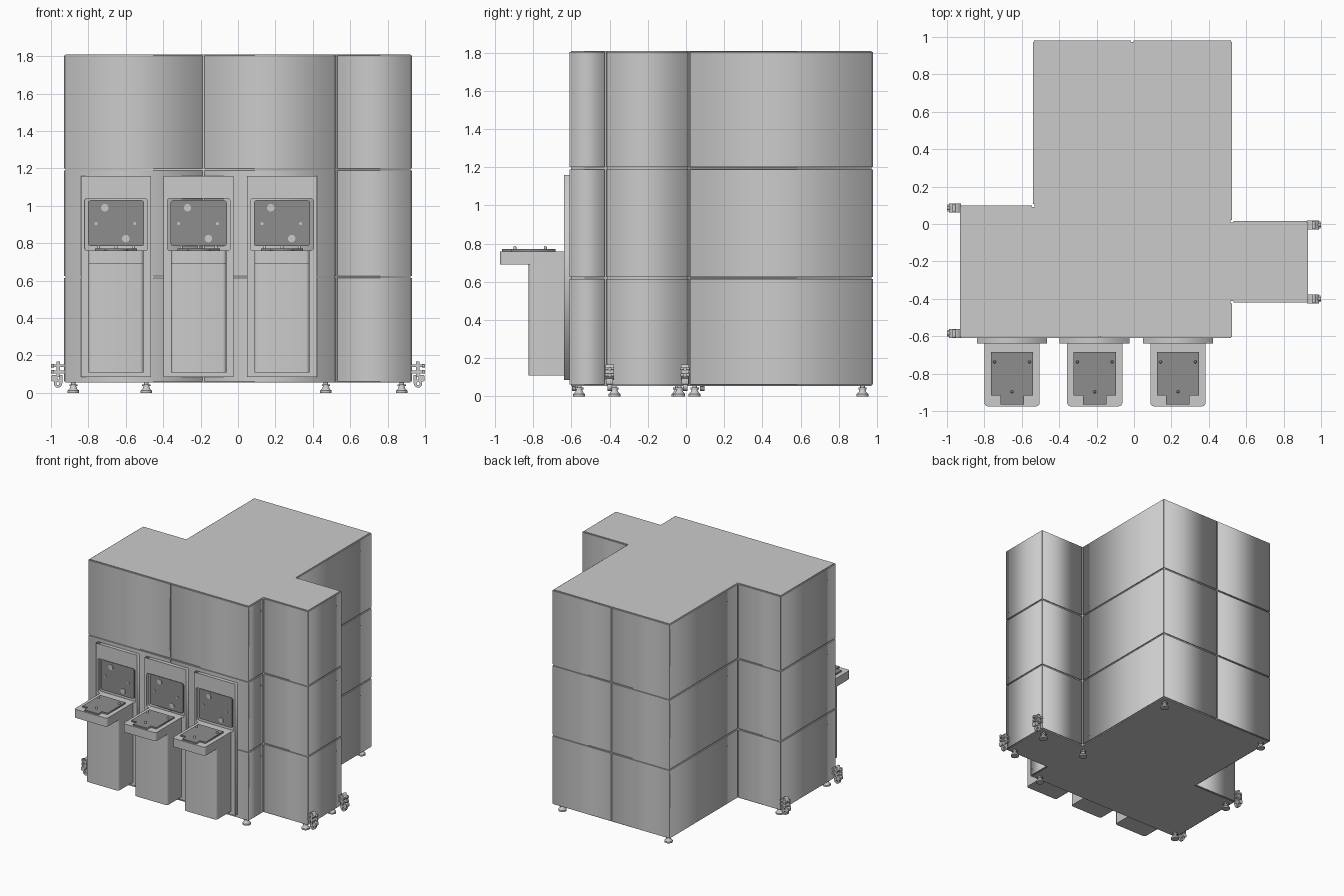
import bpy, bmesh, math
from mathutils import Vector

if "Cube" in bpy.data.objects:
    bpy.data.objects.remove(bpy.data.objects["Cube"])

dark = bpy.data.materials.new("dark_grey")
dark.diffuse_color = (0.27, 0.27, 0.27, 1)
dark.use_nodes = True
dark.node_tree.nodes["Principled BSDF"].inputs["Base Color"].default_value = dark.diffuse_color


def finish(name, mesh, mat=None, smooth=False):
    mesh.name = name
    obj = bpy.data.objects.new(name, mesh)
    bpy.context.collection.objects.link(obj)
    if mat:
        mesh.materials.append(mat)
    if smooth:
        bpy.ops.object.select_all(action='DESELECT')
        obj.select_set(True)
        bpy.context.view_layer.objects.active = obj
        bpy.ops.object.shade_smooth_by_angle(angle=math.radians(35))
    return obj


def prism(name, loops, axis, lo, hi, mat=None, smooth=False):
    """Extrude filled 2D loops (later loops are holes) along an axis."""
    cu = bpy.data.curves.new(name, 'CURVE')
    cu.dimensions, cu.fill_mode, cu.extrude = '2D', 'BOTH', (hi - lo) / 2
    for pts in loops:
        sp = cu.splines.new('POLY')
        sp.points.add(len(pts) - 1)
        for p, (u, v) in zip(sp.points, pts):
            p.co = (u, v, 0, 1)
        sp.use_cyclic_u = True
    tmp = bpy.data.objects.new(name + "_tmp", cu)
    bpy.context.collection.objects.link(tmp)
    deps = bpy.context.evaluated_depsgraph_get()
    me = bpy.data.meshes.new_from_object(tmp.evaluated_get(deps))
    bpy.data.objects.remove(tmp)
    bpy.data.curves.remove(cu)
    me.materials.clear()
    bm = bmesh.new()
    bm.from_mesh(me)
    mid = (lo + hi) / 2
    for vert in bm.verts:
        u, v, w = vert.co
        w += mid
        vert.co = {'x': (w, u, v), 'y': (u, w, v), 'z': (u, v, w)}[axis]
    bmesh.ops.remove_doubles(bm, verts=bm.verts, dist=1e-5)
    bmesh.ops.recalc_face_normals(bm, faces=bm.faces)
    bm.to_mesh(me)
    bm.free()
    return finish(name, me, mat, smooth)


def rect(u0, u1, v0, v1, r=0.0, n=4):
    if not r:
        return [(u0, v0), (u1, v0), (u1, v1), (u0, v1)]
    corners = [(u1 - r, v1 - r), (u0 + r, v1 - r), (u0 + r, v0 + r), (u1 - r, v0 + r)]
    return [(cu + r * math.cos((k + i / n) * math.pi / 2), cv + r * math.sin((k + i / n) * math.pi / 2))
            for k, (cu, cv) in enumerate(corners) for i in range(n + 1)]


def circle(u, v, r, n=20):
    return [(u + r * math.cos(2 * math.pi * i / n), v + r * math.sin(2 * math.pi * i / n)) for i in range(n)]


def lathe(name, profile, loc, mat=None):
    bm = bmesh.new()
    vs = [bm.verts.new((r, 0, z)) for r, z in profile]
    es = [bm.edges.new(p) for p in zip(vs, vs[1:])]
    bmesh.ops.spin(bm, geom=vs + es, cent=(0, 0, 0), axis=(0, 0, 1), angle=2 * math.pi, steps=20)
    bmesh.ops.remove_doubles(bm, verts=bm.verts, dist=1e-5)
    bmesh.ops.recalc_face_normals(bm, faces=bm.faces)
    me = bpy.data.meshes.new(name)
    bm.to_mesh(me)
    bm.free()
    obj = finish(name, me, mat, True)
    obj.location = loc
    return obj


# Cabinet core: plan outline pulled in by the panel thickness
plan = [Vector(p) for p in [(-.93, -.61), (.525, -.61), (.525, -.42), (.93, -.42), (.93, .015),
                            (.525, .015), (.525, .98), (-.54, .98), (-.54, .10), (-.93, .10)]]
T, GAP = 0.008, 0.006
inner = []
for i, p in enumerate(plan):
    d0 = (p - plan[i - 1]).normalized()
    d1 = (plan[(i + 1) % len(plan)] - p).normalized()
    inner.append(tuple(p + T * (Vector((-d0.y, d0.x)) + Vector((-d1.y, d1.x)))))
prism("cabinet_core", [inner], 'z', 0.055, 1.81)

# Wall panels: three rows on each wall, front and back walls split in two columns
splits = {0: -.185, 6: -.01}
for i, p in enumerate(plan):
    q = plan[(i + 1) % len(plan)]
    d = (q - p).normalized()
    inward = Vector((-d.y, d.x)) * (T + .001)
    stops = [p, Vector((splits[i], p.y)), q] if i in splits else [p, q]
    for a, b in zip(stops, stops[1:]):
        a, b = a + d * GAP, b - d * GAP
        quad = [tuple(v) for v in (a, b, b + inward, a + inward)]
        for z0, z1 in ((.055, .62), (.62, 1.195), (1.195, 1.81)):
            prism("wall_panel", [quad], 'z', z0 + GAP, z1 - GAP)

# Loading stations along the front
for cx in (-.652, -.21, .235):
    prism("station_back_plate", [rect(cx - .187, cx + .187, .085, 1.16),
                                 rect(cx - .168, cx + .168, .76, 1.04, .015)], 'y', -.64, -.606)
    prism("station_door", [rect(cx - .150, cx + .150, .785, 1.03, .015)], 'y', -.625, -.606, dark)
    for dx, z, r in ((-.06, .99, .02), (.052, .825, .02), (-.107, .905, .008), (.1, .905, .008)):
        prism("door_fitting", [circle(cx + dx, z, r)], 'y', -.631, -.62, None, True)
    prism("station_column", [[(cx - .148, -.638)] + [(cx - .148, -.80)] +
                             rect(cx - .148, cx + .148, -.825, -.7, .02)[10:20] +
                             [(cx + .148, -.638)]], 'z', .11, .70, None, True)
    prism("station_shelf", [[(cx - .148, -.638)] +
                            rect(cx - .148, cx + .148, -.975, -.7, .02)[10:20] +
                            [(cx + .148, -.638)]], 'z', .69, .76, None, True)
    prism("shelf_plate", [[(cx - .113, -.685), (cx - .113, -.917), (cx - .063, -.917), (cx - .063, -.965),
                           (cx + .063, -.965), (cx + .063, -.917), (cx + .113, -.917), (cx + .113, -.685)]],
          'z', .758, .772, dark)
    for dx, y in ((-.093, -.737), (.093, -.737), (0, -.897)):
        lathe("locating_pin", [(0, 0), (.008, 0), (.008, .01), (.004, .016), (0, .016)], (cx + dx, y, .771))

# Levelling feet
foot = [(0, 0), (.031, 0), (.031, .012), (.02, .022), (.015, .036), (.022, .036), (.022, .046),
        (.012, .046), (.012, .058), (0, .058)]
for x, y in ((-.88, -.56), (-.88, .045), (.47, -.56), (.47, -.045), (.875, -.375),
             (.875, -.035), (.47, .925), (-.49, .925)):
    lathe("levelling_foot", foot, (x, y, 0))

# Floor tie-down brackets on both side walls
for s, y in ((-1, .085), (-1, -.585), (1, -.005), (1, -.40)):
    def part(name, x0, x1, z0, z1, w, r=0):
        a, b = sorted((s * x0, s * x1))
        prism(name, [rect(a, b, z0, z1, r)], 'y', y - w, y + w, None, r > 0)

    part("bracket_post", .952, .970, .085, .168, .022)
    for z in (.112, .145):
        part("bracket_bar", .925, .988, z - .007, z + .007, .024)
        lo, hi = sorted((s * .985, s * 1.0))
        prism("bracket_bolt", [circle(y, z, .011, 6)], 'x', lo, hi)
    part("bracket_block", .966, .998, .062, .095, .018, .008)
    prism("bracket_hook", [circle(s * .963, .05, .022), circle(s * .963, .05, .008)],
          'y', y - .012, y + .012, None, True)
    part("bracket_arm", .938, .956, .05, .095, .012)
